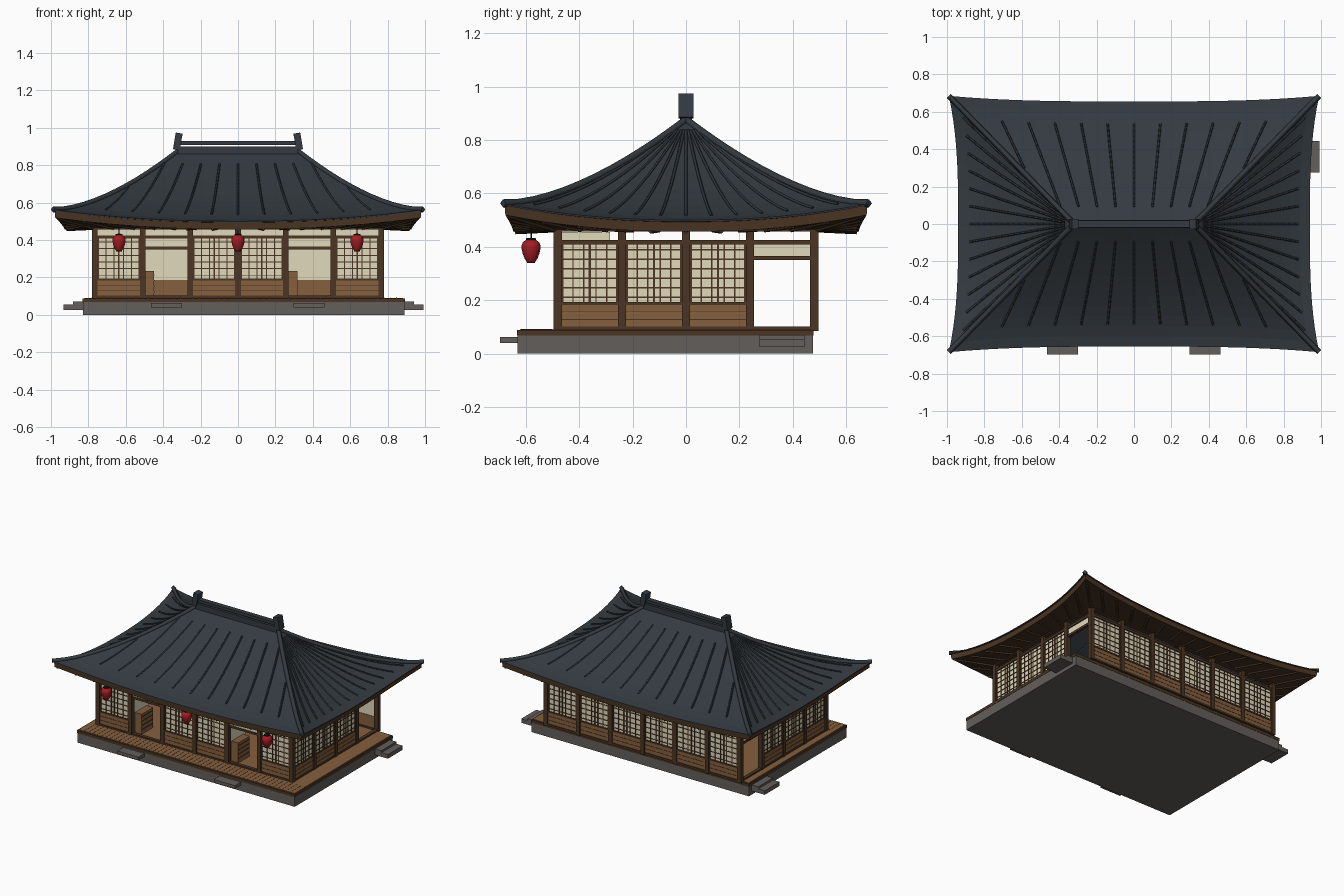
import bpy, bmesh, math
from mathutils import Vector

if "Cube" in bpy.data.objects:
    bpy.data.objects.remove(bpy.data.objects["Cube"])


def material(name, r, g, b):
    m = bpy.data.materials.new(name)
    m.diffuse_color = (r, g, b, 1)
    m.use_nodes = True
    m.node_tree.nodes["Principled BSDF"].inputs["Base Color"].default_value = m.diffuse_color
    return m


SLATE = material("slate roof", .034, .043, .052)
RIB = material("dark slate", .026, .033, .040)
DARK = material("dark timber", .070, .036, .017)
SOFFIT = material("shadow timber", .056, .030, .015)
WOOD = material("warm wood", .235, .115, .048)
PAPER = material("paper", .76, .70, .51)
STONE = material("stone", .125, .112, .105)
RED = material("lantern red", .38, .012, .017)
BLACK = material("black", .008, .008, .008)


def finish(name, bm, mats):
    me = bpy.data.meshes.new(name)
    bm.to_mesh(me)
    bm.free()
    for m in mats:
        me.materials.append(m)
    ob = bpy.data.objects.new(name, me)
    bpy.context.collection.objects.link(ob)
    return ob


def boxes(name, mat, items):
    """One object out of many boxes given as x0, x1, y0, y1, z0, z1."""
    bm = bmesh.new()
    for x0, x1, y0, y1, z0, z1 in items:
        vs = bmesh.ops.create_cube(bm, size=1)["verts"]
        for v in vs:
            v.co = ((x0 + x1) / 2 + v.co.x * (x1 - x0),
                    (y0 + y1) / 2 + v.co.y * (y1 - y0),
                    (z0 + z1) / 2 + v.co.z * (z1 - z0))
    return finish(name, bm, [mat])


def tubes(name, mat, paths, radius):
    cu = bpy.data.curves.new(name, "CURVE")
    cu.dimensions = "3D"
    cu.bevel_depth, cu.bevel_resolution, cu.use_fill_caps = radius, 0, True
    for path in paths:
        sp = cu.splines.new("POLY")
        sp.points.add(len(path) - 1)
        for p, co in zip(sp.points, path):
            p.co = (*co, 1)
    cu.materials.append(mat)
    ob = bpy.data.objects.new(name, cu)
    bpy.context.collection.objects.link(ob)
    bpy.ops.object.select_all(action="DESELECT")
    bpy.context.view_layer.objects.active = ob
    ob.select_set(True)
    bpy.ops.object.convert(target="MESH")


def lathe(name, mat, profile, x, y, sides=16):
    bm = bmesh.new()
    rings = [[bm.verts.new((x + r * math.cos(2 * math.pi * i / sides),
                            y + r * math.sin(2 * math.pi * i / sides), z))
              for i in range(sides)] for r, z in profile]
    for a, b in zip(rings, rings[1:]):
        for i in range(sides):
            j = (i + 1) % sides
            bm.faces.new((a[i], a[j], b[j], b[i]))
    bm.faces.new(rings[0][::-1])
    bm.faces.new(rings[-1])
    return finish(name, bm, [mat])


# Stone base, steps and deck
boxes("stone_base", STONE, [(-.83, .89, -.63, .475, 0, .07)])
steps = [(x - .083, x + .083, -.697, -.62, .04, .063) for x in (-.383, .38)]
for edge, d in ((.89, 1), (-.83, -1)):
    for reach, z0, z1 in ((.052, .045, .07), (.103, .026, .055)):
        a, b = sorted((edge - d * .01, edge + d * reach))
        steps.append((a, b, .275, .443, z0, z1))
boxes("stone_steps", STONE, steps)
boxes("deck_edge", DARK, [(-.832, .892, -.632, .477, .068, .088)])
boxes("deck_floor", WOOD, [(-.822, .882, -.622, .467, .08, .091)])
boxes("veranda_plank_gaps", DARK,
      [(-.82 + i * .034, -.816 + i * .034, -.62, -.5, .09, .0918) for i in range(1, 50)])

# Timber frame
PX, PY = .255, .24
posts = [(i * PX, j * .48) for i in range(-3, 4) for j in (-1, 1)]
posts += [(i * .765, j * PY) for i in (-1, 1) for j in (-1, 0, 1)]
boxes("posts", DARK, [(x - .015, x + .015, y - .015, y + .015, .085, .47) for x, y in posts])
beams = []
for z0, z1, h in ((.088, .102, .012), (.408, .425, .012), (.457, .475, .014)):
    for d in (-1, 1):
        beams.append((-.765, .765, d * .48 - h, d * .48 + h, z0, z1))
        beams.append((d * .765 - h, d * .765 + h, -.48, .48, z0, z1))
boxes("beams", DARK, beams)

# Wall bays: paper screens over plank wainscot, or open doorways
paper, planks, bars = [], [], []


def put(store, axis, line, u0, u1, h, z0, z1, outer=False):
    lo, hi = line - h, line + h
    if outer:  # keep only the half facing outdoors
        lo, hi = (line, hi) if line > 0 else (lo, line)
    store.append((u0, u1, lo, hi, z0, z1) if axis == "x" else (lo, hi, u0, u1, z0, z1))


def bay(axis, line, u0, u1, is_open):
    u0, u1 = u0 + .015, u1 - .015
    if is_open:
        put(bars, axis, line, u0, u1, .01, .35, .365)
        put(paper, axis, line, u0, u1, .004, .365, .41)
        return
    put(paper, axis, line, u0, u1, .004, .185, .41)
    put(planks, axis, line, u0, u1, .007, .1, .185)
    for z in (.128, .157):
        put(bars, axis, line, u0, u1, .0085, z - .0015, z + .0015, True)
    put(bars, axis, line, u0, u1, .011, .183, .193, True)
    for f in (.015, .2, .39, .5, .61, .8, .985):
        w = .004 if f in (.5, .015, .985) else .0027
        c = u0 + f * (u1 - u0)
        put(bars, axis, line, c - w, c + w, .008, .19, .41, True)
    for i in range(1, 7):
        z = .176 + i * .0355
        put(bars, axis, line, u0, u1, .0075, z - .0025, z + .0025, True)


for i in range(-3, 3):
    bay("x", -.48, i * PX, (i + 1) * PX, i in (-2, 1))
    bay("x", .48, i * PX, (i + 1) * PX, False)
for j in range(-2, 2):
    for d in (-1, 1):
        bay("y", d * .765, j * PY, (j + 1) * PY, j == 1)
put(paper, "x", -.48, -.765, .765, .004, .42, .46)
boxes("paper_screens", PAPER, paper)
boxes("wainscot", WOOD, planks)
boxes("lattice", DARK, bars)

# Inner door leaves and chests
boxes("inner_walls", PAPER, [(x, x + .008, -.465, -.285, .09, .455) for x in (-.512, .252)])
chest, drawers = [], []
for x in (-.5, .265):
    chest.append((x, x + .052, -.45, -.32, .09, .235))
    drawers += [(x + .05, x + .054, -.445, -.325, z, z + .006) for z in (.12, .15, .18, .21)]
boxes("chests", WOOD, chest)
boxes("drawer_gaps", DARK, drawers)


# Curved hipped roof: t runs ridge to eave, s runs corner to corner
def roof_point(side, t, s):
    a = abs(s)
    z = .50 + .375 * (1 - t) ** 1.4 + .062 * t * t * a ** 2.2
    if side < 2:
        d = -1 if side == 0 else 1
        return Vector((s * (.32 + .67 * t), d * (.655 + .03 * a ** 3) * t, z))
    d = -1 if side == 2 else 1
    return Vector((d * (.32 + (.62 + .05 * a ** 3) * t), s * .685 * t, z))


def wall_top(side, s):
    d = -1 if side % 2 == 0 else 1
    return Vector((s * .775, d * .49, .464) if side < 2 else (d * .775, s * .49, .464))


def eave(side, s, inset, drop):
    p = roof_point(side, 1, s)
    return Vector((p.x * inset, p.y * inset, p.z - drop))


ROWS, COLS = 12, 20
bm = bmesh.new()
for side in range(4):
    ss = [-1 + 2 * i / COLS for i in range(COLS + 1)]
    rows = [[roof_point(side, r / ROWS, s) for s in ss] for r in range(ROWS + 1)]
    for inset, drop in ((1, .006), (.99, .007), (.987, .043)):
        rows.append([eave(side, s, inset, drop) for s in ss])
    rows.append([wall_top(side, s) for s in ss])
    grid = [[bm.verts.new(p) for p in row] for row in rows]
    for r in range(len(grid) - 1):
        for c in range(COLS):
            f = bm.faces.new((grid[r][c], grid[r][c + 1], grid[r + 1][c + 1], grid[r + 1][c]))
            f.material_index = 0 if r < ROWS + 1 else (1 if r < ROWS + 3 else 2)
bmesh.ops.remove_doubles(bm, verts=bm.verts[:], dist=.0004)
bmesh.ops.recalc_face_normals(bm, faces=bm.faces[:])
finish("roof", bm, [SLATE, DARK, SOFFIT])

# Tile ribs, hip ridges and rafters
ribs, rafters = [], []
for side in range(4):
    for k in range(-6, 7):
        path = []
        for i in range(17):
            t = .14 + .68 * i / 16 if side < 2 else .08 + .82 * i / 16
            if side < 2:
                s = k * (.1 + .04 * (t - .16) / .64) / (.32 + .67 * t)
            else:
                s = k / 6.5
            if abs(s) < .97:
                path.append(roof_point(side, t, s) + Vector((0, 0, .003)))
        if len(path) > 1:
            ribs.append(path)
    n = 7 if side < 2 else 5
    for k in range(-n, n + 1):
        drop = Vector((0, 0, .002))
        rafters.append([wall_top(side, k / n) - drop, eave(side, k / n, .975, .043) - drop])
tubes("tile_ribs", RIB, ribs, .006)
tubes("rafters", SOFFIT, rafters, .008)
tubes("hip_ridges", SLATE, [[roof_point(side, t / 12, s) + Vector((0, 0, .001)) for t in range(13)]
                            for side in (0, 1) for s in (-1, 1)], .015)

# Main ridge and its end blocks
boxes("ridge", SLATE, [(-.32, .32, -.022, .022, .86, .9), (-.32, .32, -.018, .018, .908, .928)])
for d in (-1, 1):
    end = boxes("ridge_end", SLATE, [(-.0185, .0185, -.028, .028, -.045, .045)])
    end.location = (d * .322, 0, .927)
    end.rotation_euler.y = -d * .17

# Hanging lanterns
for x in (-.636, 0, .636):
    body = lathe("lantern", RED, [(.016, .344), (.024, .356), (.031, .374), (.035, .392),
                                  (.035, .406), (.030, .418), (.018, .426)], x, -.58)
    for p in body.data.polygons:
        p.use_smooth = len(p.vertices) == 4
    lathe("lantern_cap", BLACK, [(.019, .424), (.019, .432), (.003, .434), (.003, .48)], x, -.58, 10)
    lathe("lantern_foot", BLACK, [(.015, .339), (.017, .346)], x, -.58, 10)
